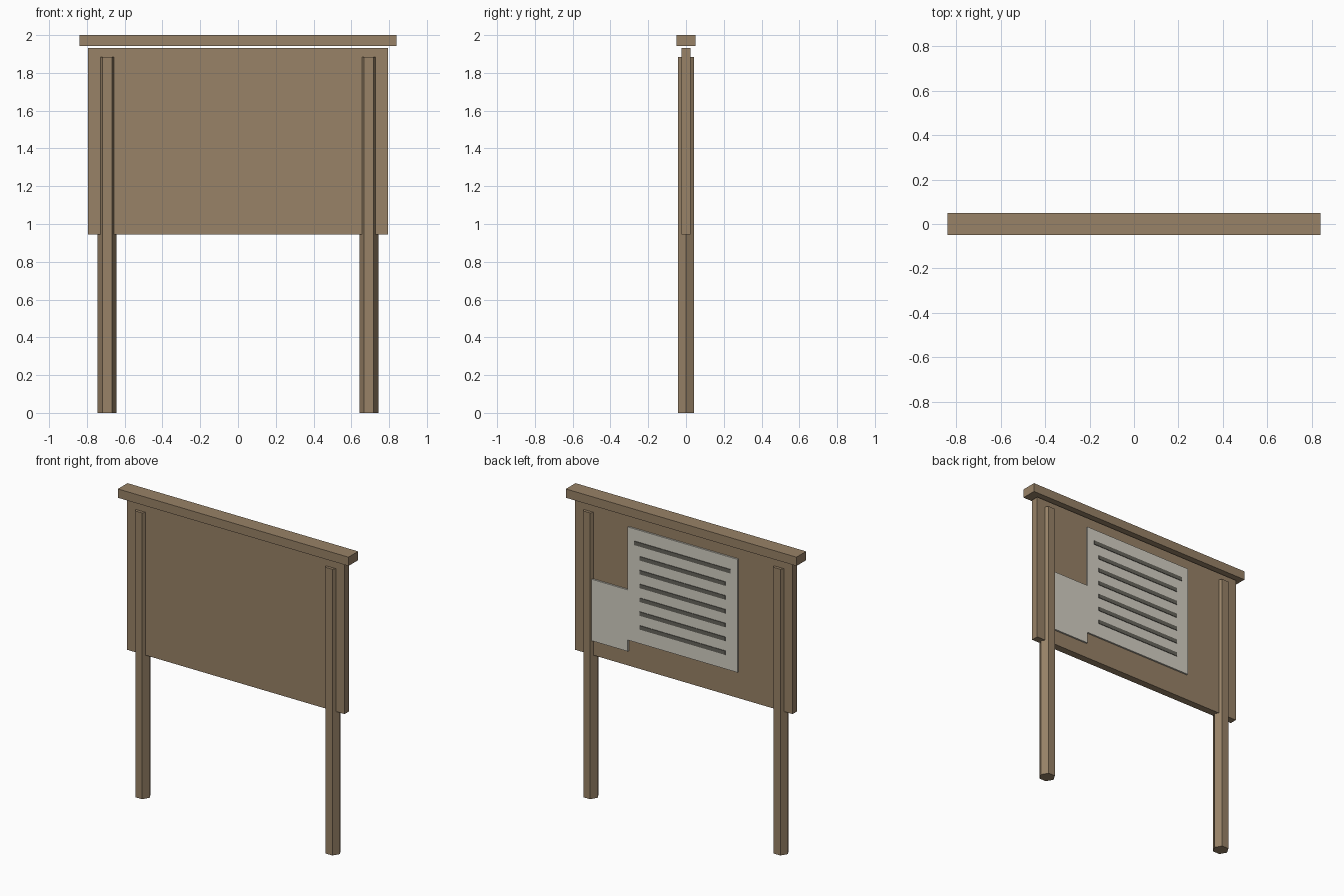
import bpy
import bmesh
import math
from mathutils import Vector

if "Cube" in bpy.data.objects:
    bpy.data.objects.remove(bpy.data.objects["Cube"], do_unlink=True)


def material(name, srgb):
    """Flat material from an 8-bit sRGB colour."""
    linear = [(((c / 255) + 0.055) / 1.055) ** 2.4 for c in srgb] + [1]
    mat = bpy.data.materials.new(name)
    mat.use_nodes = True
    mat.diffuse_color = linear
    mat.node_tree.nodes["Principled BSDF"].inputs["Base Color"].default_value = linear
    return mat


wood = material("weathered wood", (152, 130, 103))
paper = material("pale paper", (212, 208, 196))
ink = material("dark ink", (103, 101, 93))


def add_prism(name, outline, depth, mat):
    """Extrude a closed outline of 3D points along the depth vector."""
    bm = bmesh.new()
    base = bm.faces.new([bm.verts.new(p) for p in outline])
    result = bmesh.ops.extrude_face_region(bm, geom=[base], use_keep_orig=True)
    moved = [v for v in result["geom"] if isinstance(v, bmesh.types.BMVert)]
    bmesh.ops.translate(bm, verts=moved, vec=Vector(depth))
    bmesh.ops.recalc_face_normals(bm, faces=bm.faces)
    mesh = bpy.data.meshes.new(name)
    bm.to_mesh(mesh)
    bm.free()
    mesh.materials.append(mat)
    obj = bpy.data.objects.new(name, mesh)
    bpy.context.collection.objects.link(obj)
    return obj


def add_box(name, half_x, y0, y1, z0, z1, mat):
    """Box centred on x = 0."""
    outline = [(-half_x, y0, z0), (half_x, y0, z0), (half_x, y0, z1), (-half_x, y0, z1)]
    return add_prism(name, outline, (0, y1 - y0, 0), mat)


# Board and the cap rail floating just above it
add_box("board", 0.793, -0.024, 0.024, 0.944, 1.931, wood)
add_box("cap_rail", 0.84, -0.05, 0.05, 1.942, 2.0, wood)

# Six-sided posts, with corners pointing left and right
for side, x in (("left", 0.693), ("right", -0.693)):
    corners = [(x + 0.05 * math.cos(i * math.pi / 3), 0.05 * math.sin(i * math.pi / 3), 0)
               for i in range(6)]
    add_prism(side + "_post", corners, (0, 0, 1.885), wood)

# Notice sheet on the back, with a smaller sheet tucked behind the left post
sheet_outline = [(-0.4, 1.117), (0.4, 1.117), (0.4, 1.042), (0.69, 1.042),
                 (0.69, 1.447), (0.4, 1.447), (0.4, 1.862), (-0.4, 1.862)]
add_prism("notice_sheet", [(x, 0.022, z) for x, z in sheet_outline], (0, 0.013, 0), paper)

# Heading bar and shorter rows below it
for row in range(7):
    z = 1.77 - 0.091 * row
    name = "heading_bar" if row == 0 else "row_bar_%d" % row
    add_box(name, 0.35 if row == 0 else 0.312, 0.034, 0.039, z - 0.013, z + 0.013, ink)
